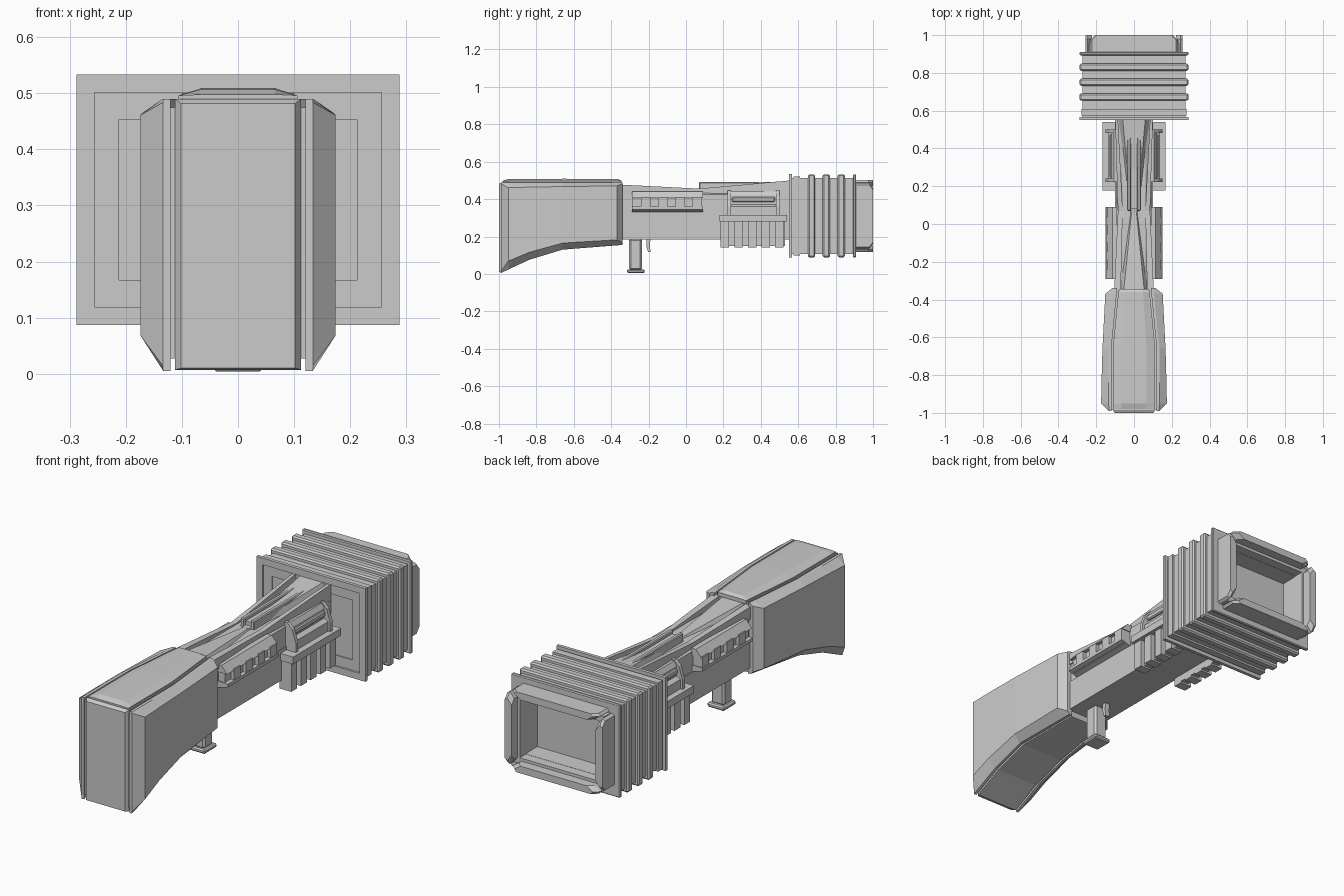
import bpy, bmesh

if "Cube" in bpy.data.objects:
    bpy.data.objects.remove(bpy.data.objects["Cube"])


def finish(name, bm, mirror=False, bevel=0.0):
    bmesh.ops.recalc_face_normals(bm, faces=bm.faces[:])
    me = bpy.data.meshes.new(name)
    bm.to_mesh(me)
    bm.free()
    ob = bpy.data.objects.new(name, me)
    bpy.context.collection.objects.link(ob)
    if bevel:
        m = ob.modifiers.new("bevel", 'BEVEL')
        m.width, m.segments = bevel, 1
    if mirror:
        ob.modifiers.new("mirror", 'MIRROR')
    return ob


def loft(name, rings, closed=False, **kw):
    """Skin a list of equal-length point rings; cap the ends unless closed."""
    bm = bmesh.new()
    vs = [[bm.verts.new(p) for p in r] for r in rings]
    n = len(rings[0])
    pairs = list(zip(vs, vs[1:])) + ([(vs[-1], vs[0])] if closed else [])
    for a, b in pairs:
        for i in range(n):
            j = (i + 1) % n
            bm.faces.new((a[i], a[j], b[j], b[i]))
    if not closed:
        bm.faces.new(vs[0])
        bm.faces.new(vs[-1])
    return finish(name, bm, **kw)


def extrude_y(name, profile, y0, y1, **kw):
    return loft(name, [[(x, y, z) for x, z in profile] for y in (y0, y1)], **kw)


def box(name, x0, x1, y0, y1, z0, z1, **kw):
    return extrude_y(name, [(x0, z0), (x1, z0), (x1, z1), (x0, z1)], y0, y1, **kw)


ZC = 0.31  # height of the head's axis


def frame(name, y0, y1, hx, hz, t, **kw):
    """Rectangular ring around the head axis."""
    def rect(y, d):
        a, b = hx - d, hz - d
        return [(-a, y, ZC - b), (a, y, ZC - b), (a, y, ZC + b), (-a, y, ZC + b)]
    return loft(name, [rect(y0, 0), rect(y1, 0), rect(y1, t), rect(y0, t)], closed=True, **kw)


# --- stock: tapered core, side panels, top cap ---
def bottom(y):
    pts = [(-1, 0.0), (-0.84, 0.075), (-0.66, 0.13), (-0.34, 0.155)]
    for (a, za), (b, zb) in zip(pts, pts[1:]):
        if y <= b:
            return za + (zb - za) * (y - a) / (b - a)
    return pts[-1][1]


def core_w(y):
    return 0.112 - 0.03 * max(0, (y + 0.65) / 0.3)


def slab(x0, x1, y, lift, top):
    z = bottom(y) + lift
    return [(x0, y, z), (x1, y, z), (x1, y, top), (x0, y, top)]


ys = (-0.985, -0.84, -0.66, -0.35)
core = [slab(-0.102, 0.102, -1.0, 0.01, 0.482)]
core += [slab(-core_w(y), core_w(y), y, 0.0, 0.49) for y in ys]
loft("stock_core", core)
loft("stock_filler", [slab(-core_w(y) - 0.02, core_w(y) + 0.02, y, 0.02, 0.475) for y in ys])

panel = []
for y, xo, inset in [(-0.99, 0.134, 0.01), (-0.95, 0.174, 0.045), (-0.84, 0.172, 0.04),
                     (-0.66, 0.167, 0.035), (-0.37, 0.152, 0.03), (-0.34, 0.115, 0.012)]:
    xi, zb = core_w(y) + 0.008, bottom(y)
    xm = min(xi + 0.014, xo - 0.001)
    panel.append([(xi, y, zb), (xm, y, zb), (xo, y, zb + inset), (xo, y, 0.49 - inset * 0.65),
                  (xm, y, 0.49), (xi, y, 0.49)])
loft("stock_side_panel", panel, mirror=True)

cap = []
for y, h in [(-0.98, 0.498), (-0.95, 0.507), (-0.65, 0.509), (-0.36, 0.507), (-0.345, 0.498)]:
    w = core_w(y) - 0.006
    cap.append([(-w, y, 0.48), (w, y, 0.48), (w, y, 0.496), (w * 0.62, y, h),
                (-w * 0.62, y, h), (-w, y, 0.496)])
loft("stock_top_cap", cap)

# --- receiver body ---
box("lower_body", -0.1, 0.1, -0.36, 0.57, 0.183, 0.33)
extrude_y("upper_body", [(-0.096, 0.32), (0.096, 0.32), (0.096, 0.425), (0.06, 0.45),
                         (-0.06, 0.45), (-0.096, 0.425)], -0.36, 0.57)


# --- ridges on top: tapering front wedge, rising rear wedge, sight channel ---
def ridge(name, a, b):
    rings = []
    for y, wb, wt, z in (a, b):
        rings.append([(-wb, y, 0.43), (wb, y, 0.43), (wt, y, z), (-wt, y, z)])
    return loft(name, rings)


ridge("front_wedge", (-0.36, 0.085, 0.055, 0.478), (0.07, 0.03, 0.012, 0.455))
ridge("rear_wedge", (0.06, 0.03, 0.016, 0.456), (0.56, 0.085, 0.06, 0.5))
loft("shoulder_strip", [[(a, y, 0.42), (b, y, 0.42), (b, y, z), (a, y, z)]
                        for y, a, b, z in [(-0.36, 0.07, 0.105, 0.478), (0.07, 0.06, 0.085, 0.456),
                                           (0.56, 0.085, 0.1, 0.5)]], mirror=True)
box("sight_rail", 0.016, 0.036, 0.07, 0.56, 0.44, 0.491, mirror=True, bevel=0.004)
box("sight_floor", -0.02, 0.02, 0.08, 0.56, 0.44, 0.476)

# --- windowed side rail ---
extrude_y("side_rail_base", [(0.09, 0.33), (0.13, 0.338), (0.13, 0.42), (0.09, 0.44)],
          -0.285, 0.085, mirror=True)
extrude_y("side_rail_lower_bar", [(0.09, 0.327), (0.15, 0.345), (0.15, 0.36), (0.09, 0.36)],
          -0.29, 0.09, mirror=True)
extrude_y("side_rail_upper_bar", [(0.09, 0.405), (0.146, 0.405), (0.115, 0.44), (0.09, 0.44)],
          -0.29, 0.09, mirror=True)
for i in range(4):
    y = -0.24 + i * 0.092
    box(f"side_rail_post_{i}", 0.1, 0.147, y, y + 0.05, 0.355, 0.41, mirror=True)

# --- finned bracket with slotted box above ---
box("bracket_band", 0.09, 0.167, 0.178, 0.54, 0.28, 0.315, mirror=True)
box("bracket_back", 0.09, 0.13, 0.19, 0.53, 0.15, 0.29, mirror=True)
for i in range(5):
    y = 0.185 + i * 0.073
    box(f"bracket_fin_{i}", 0.09, 0.152, y, y + 0.045, 0.142, 0.285, mirror=True)
extrude_y("bracket_box", [(0.08, 0.31), (0.138, 0.31), (0.138, 0.36), (0.118, 0.372), (0.118, 0.42),
                          (0.105, 0.44), (0.08, 0.44)], 0.235, 0.49, mirror=True)
for i, y in enumerate((0.222, 0.482)):
    extrude_y(f"bracket_box_end_{i}", [(0.08, 0.31), (0.15, 0.31), (0.15, 0.36), (0.13, 0.42),
                                       (0.105, 0.445), (0.08, 0.445)], y, y + 0.018, mirror=True)
box("bracket_slot_bar", 0.1, 0.13, 0.245, 0.475, 0.385, 0.412, mirror=True, bevel=0.005)

# --- handle and trigger ---
box("handle", -0.035, 0.035, -0.305, -0.235, 0.02, 0.19, bevel=0.01)
box("handle_foot", -0.045, 0.045, -0.315, -0.222, 0.004, 0.025, bevel=0.006)
loft("trigger", [[(x, -0.212, 0.19), (x, -0.212, 0.15), (x, -0.203, 0.117), (x, -0.19, 0.117),
                  (x, -0.193, 0.15), (x, -0.19, 0.19)] for x in (-0.012, 0.012)])

# --- ribbed head: shell, front panel, flanges and ribs ---
frame("head_shell", 0.56, 0.91, 0.272, 0.203, 0.06)
box("head_inner_panel", -0.258, 0.258, 0.565, 0.82, ZC - 0.19, ZC + 0.19)
frame("head_front_flange", 0.55, 0.566, 0.288, 0.223, 0.032)
frame("head_small_step", 0.575, 0.61, 0.279, 0.212, 0.05)
for i, y in enumerate((0.672, 0.75, 0.83)):
    frame(f"head_rib_{i}", y - 0.019, y + 0.019, 0.288, 0.222, 0.05, bevel=0.007)
frame("head_rear_flange", 0.893, 0.91, 0.288, 0.222, 0.05, bevel=0.004)

# --- open muzzle: inner rim and four flaps with clipped corners ---
frame("muzzle_rim", 0.9, 0.955, 0.238, 0.172, 0.028)
loft("muzzle_side_flap", [[(x, 0.9, ZC - h), (x, 0.98, ZC - h), (x, 1.0, ZC - h + 0.025),
                           (x, 1.0, ZC + h - 0.025), (x, 0.98, ZC + h), (x, 0.9, ZC + h)]
                          for x, h in ((0.222, 0.145), (0.245, 0.175), (0.258, 0.165))], mirror=True)
for name, s in (("muzzle_top_flap", 1), ("muzzle_bottom_flap", -1)):
    loft(name, [[(-w, 0.9, ZC + s * d), (-w, 0.975, ZC + s * d), (-w + 0.025, 1.0, ZC + s * d),
                 (w - 0.025, 1.0, ZC + s * d), (w, 0.975, ZC + s * d), (w, 0.9, ZC + s * d)]
                for d, w in ((0.158, 0.2), (0.18, 0.232), (0.192, 0.222))])
